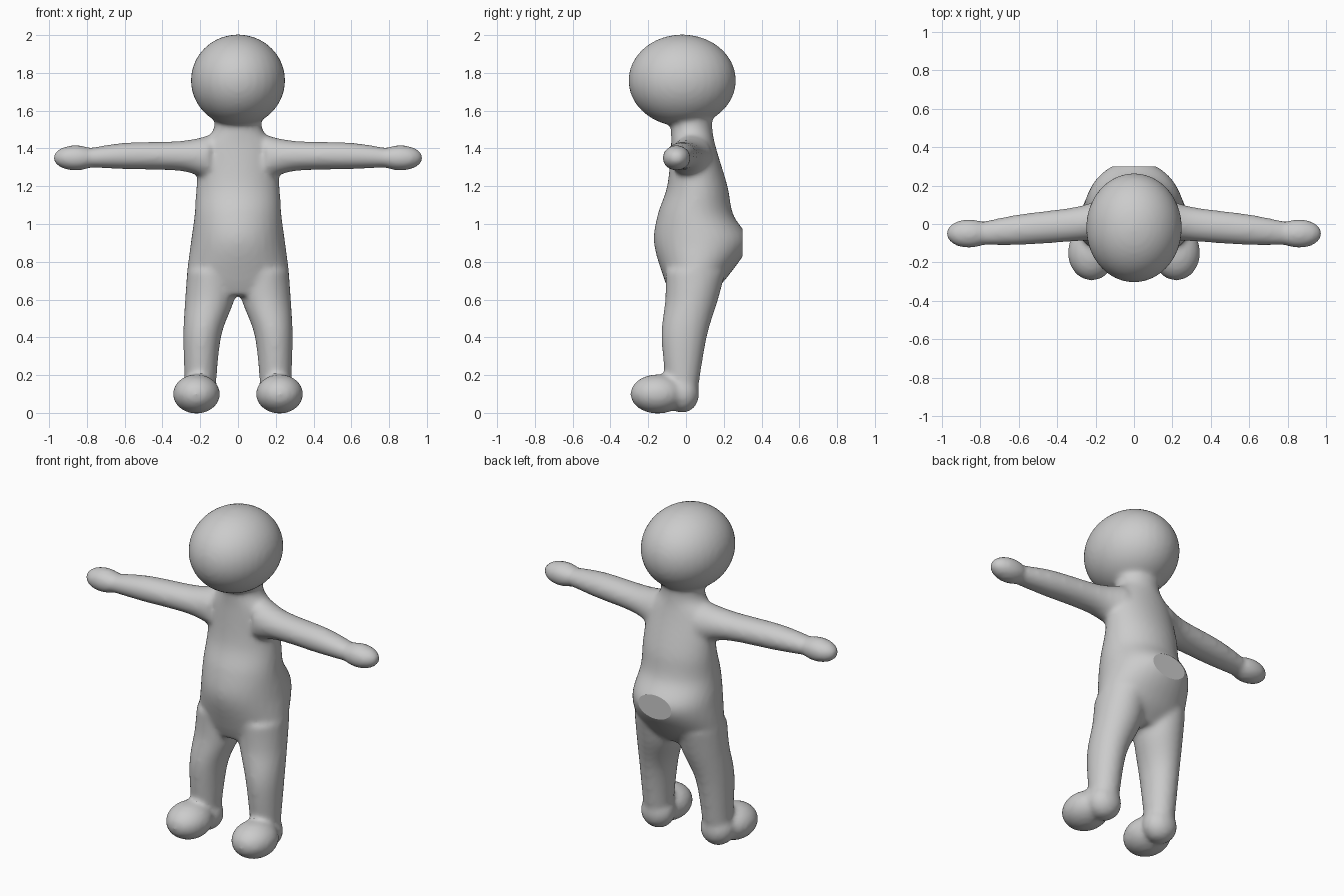
import bpy, bmesh, math
from mathutils import Matrix, Vector

cube = bpy.data.objects.get("Cube")
if cube:
    bpy.data.objects.remove(cube)

clay = bpy.data.materials.new("grey_clay")
clay.use_nodes = True
clay.diffuse_color = (0.6, 0.6, 0.6, 1)
clay.node_tree.nodes["Principled BSDF"].inputs["Base Color"].default_value = clay.diffuse_color

SIDES = 32
STEPS = 6


def resample(stations):
    """Pass a smooth curve through the stations, so that a few describe a limb."""
    points = [Vector(station) for station in stations]
    padded = [points[0]] + points + [points[-1]]
    result = []
    for before, start, end, after in zip(padded, padded[1:], padded[2:], padded[3:]):
        leave, arrive = (end - before) / 2, (after - start) / 2
        for step in range(STEPS):
            t = step / STEPS
            ease = t * t * (3 - 2 * t)
            result.append(start.lerp(end, ease)
                          + leave * t * (1 - t) ** 2 - arrive * t * t * (1 - t))
    return result + [points[-1]]


def limb(bm, direction, stations, side=1):
    """Closed tube of ellipses; a station is centre x, y, z and the two radii across it."""
    across = [Vector((1, 0, 0)), Vector((0, 1, 0)), Vector((0, 0, 1))]
    across.pop("xyz".index(direction))
    rings = []
    for x, y, z, first, second in resample(stations):
        ring = []
        for i in range(SIDES):
            angle = math.tau * i / SIDES
            point = Vector((x, y, z))
            point += across[0] * first * math.cos(angle) + across[1] * second * math.sin(angle)
            point.x *= side
            ring.append(bm.verts.new(point))
        rings.append(ring)
    faces = [bm.faces.new(rings[0]), bm.faces.new(rings[-1])]
    for low, high in zip(rings, rings[1:]):
        for i in range(SIDES):
            j = (i + 1) % SIDES
            faces.append(bm.faces.new((low[i], low[j], high[j], high[i])))
    bmesh.ops.recalc_face_normals(bm, faces=faces)


def ball(bm, centre, radii, side=1):
    """Ellipsoid, placed on either side of the body."""
    x, y, z = centre
    placement = Matrix.Translation((x * side, y, z)) @ Matrix.Diagonal((*radii, 1))
    bmesh.ops.create_uvsphere(bm, u_segments=SIDES, v_segments=SIDES, radius=1, matrix=placement)


bm = bmesh.new()

# Trunk from crotch to neck, then the head
limb(bm, "z", [
    (0, 0.02, 0.62, 0.24, 0.1),
    (0, 0.05, 0.72, 0.27, 0.17),
    (0, 0.08, 0.9, 0.25, 0.25),
    (0, 0.05, 1.05, 0.23, 0.2),
    (0, 0.06, 1.2, 0.22, 0.16),
    (0, 0.04, 1.4, 0.2, 0.12),
    (0, 0.03, 1.5, 0.13, 0.11),
    (0, 0.03, 1.6, 0.13, 0.11),
])
ball(bm, centre=(0, -0.02, 1.76), radii=(0.25, 0.285, 0.243))

for side in (1, -1):
    # Arm and hand
    limb(bm, "x", [
        (0.15, 0.03, 1.35, 0.11, 0.12),
        (0.3, 0, 1.36, 0.09, 0.08),
        (0.6, -0.03, 1.36, 0.08, 0.07),
        (0.8, -0.05, 1.35, 0.06, 0.05),
    ], side)
    ball(bm, centre=(0.86, -0.05, 1.35), radii=(0.12, 0.075, 0.067), side=side)

    # Leg and foot
    limb(bm, "z", [
        (0.2, -0.02, 0.1, 0.08, 0.08),
        (0.19, -0.01, 0.4, 0.1, 0.12),
        (0.15, 0.03, 0.6, 0.13, 0.14),
        (0.14, 0.05, 0.75, 0.13, 0.16),
    ], side)
    ball(bm, centre=(0.22, -0.15, 0.1), radii=(0.125, 0.145, 0.104), side=side)
    ball(bm, centre=(0.2, -0.02, 0.1), radii=(0.1, 0.09, 0.1), side=side)

skin = bpy.data.meshes.new("body")
bm.to_mesh(skin)
bm.free()
body = bpy.data.objects.new("body", skin)
bpy.context.collection.objects.link(body)

# Fuse the parts into one soft skin
fuse = body.modifiers.new("fuse", "REMESH")
fuse.mode = "VOXEL"
fuse.voxel_size = 0.014
soften = body.modifiers.new("soften", "SMOOTH")
soften.iterations = 10
bpy.context.view_layer.objects.active = body
body.select_set(True)
for modifier in (fuse, soften):
    bpy.ops.object.modifier_apply(modifier=modifier.name)

# Slice the seat flat at the back
bm = bmesh.new()
bm.from_mesh(body.data)
cut = bmesh.ops.bisect_plane(bm, geom=bm.verts[:] + bm.edges[:] + bm.faces[:],
                             plane_co=(0, 0.3, 0), plane_no=(0, 1, 0), clear_outer=True)
rim = [item for item in cut["geom_cut"] if isinstance(item, bmesh.types.BMEdge)]
bmesh.ops.holes_fill(bm, edges=rim)
bm.to_mesh(body.data)
bm.free()

body.data.materials.clear()
body.data.materials.append(clay)
bpy.ops.object.shade_smooth_by_angle(angle=math.radians(25))
